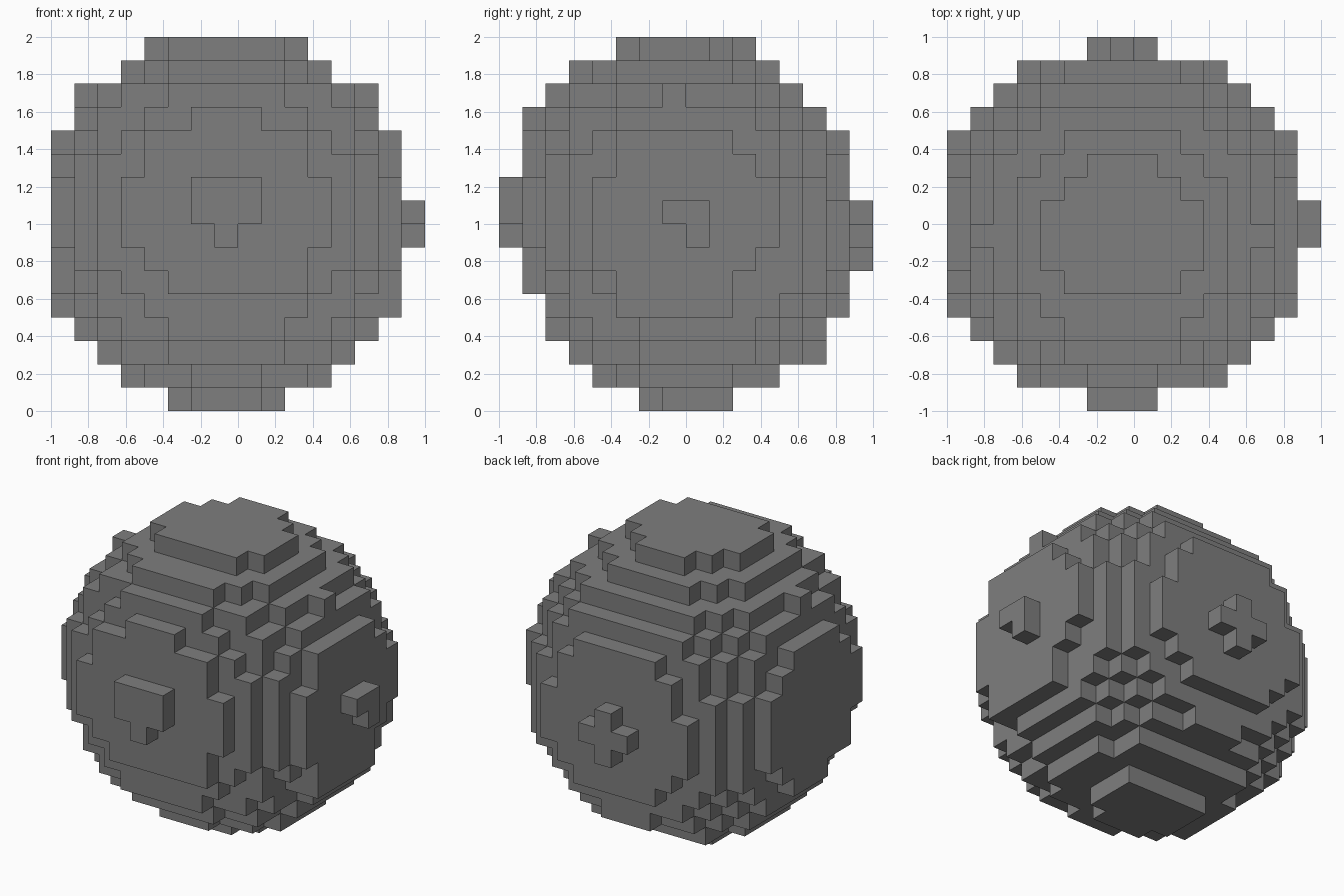
import bpy
import bmesh
from mathutils import Vector

cube = bpy.data.objects.get("Cube")
if cube:
    bpy.data.objects.remove(cube, do_unlink=True)

N = 16                  # blocks along each axis
STEP = 2.0 / N          # block size
CENTRE = (7.0, 7.53, 7.67)
RADII = (8.06, 7.62, 8.05)
SHEAR = 0.001           # slight lean of the ball in y-z

# Depth range (first, last block) of each horizontal layer, bottom to top
DEPTH = [(6, 9), (4, 11), (3, 13), (2, 13), (2, 14), (1, 14), (1, 15), (0, 15),
         (0, 15), (0, 14), (1, 14), (1, 14), (1, 13), (2, 12), (3, 11), (5, 10)]


def inside(i, j, k):
    """True for blocks whose centre lies in the leaning ellipsoid."""
    dx, dy, dz = (p - c for p, c in zip((i, j, k), CENTRE))
    q = (dx / RADII[0]) ** 2 + (dy / RADII[1]) ** 2 + (dz / RADII[2]) ** 2
    return q + 2 * SHEAR * dy * dz <= 1 and DEPTH[k][0] <= j <= DEPTH[k][1]


cells = {(i, j, k) for i in range(N) for j in range(N) for k in range(N)
         if inside(i, j, k)}


def set_cap(axis, layer, rows):
    """Replace one outer layer; rows maps a row to its first and last block."""
    global cells
    cells = {c for c in cells if c[axis] != layer}
    for row, (first, last) in rows.items():
        for n in range(first, last + 1):
            cell = {0: (layer, n, row), 1: (n, layer, row), 2: (n, row, layer)}
            cells.add(cell[axis])


# Front cap and its small raised plate
set_cap(1, 1, {5: (5, 10), 6: (4, 10), 7: (3, 11), 8: (3, 11), 9: (3, 11),
               10: (4, 10), 11: (4, 10), 12: (6, 8)})
set_cap(1, 0, {7: (7, 7), 8: (6, 8), 9: (6, 8)})
# Back plate, a small plus
set_cap(1, 15, {6: (7, 7), 7: (6, 8), 8: (7, 7)})
# Left cap and its small corner plate
set_cap(0, 14, {4: (5, 9), 5: (5, 9), 6: (4, 10), 7: (4, 11), 8: (4, 11),
                9: (4, 11), 10: (5, 10), 11: (5, 9)})
set_cap(0, 15, {7: (8, 8), 8: (7, 8)})
# Top cap
set_cap(2, 15, {5: (5, 9), 6: (4, 10), 7: (4, 10), 8: (4, 10), 9: (5, 9),
                10: (6, 8)})

# Build only the outward faces of the blocks, with shared corners
bm = bmesh.new()
corners = {}


def corner(p):
    if p not in corners:
        corners[p] = bm.verts.new(Vector(p) * STEP - Vector((1, 1, 0)))
    return corners[p]


for cell in sorted(cells):
    for axis in range(3):
        u, v = (axis + 1) % 3, (axis + 2) % 3
        for side in (0, 1):
            neighbour = list(cell)
            neighbour[axis] += 2 * side - 1
            if tuple(neighbour) in cells:
                continue
            loop = []
            for a, b in ((0, 0), (1, 0), (1, 1), (0, 1)):
                p = list(cell)
                p[axis] += side
                p[u] += a
                p[v] += b
                loop.append(corner(tuple(p)))
            bm.faces.new(loop if side else loop[::-1])

mesh = bpy.data.meshes.new("block_ball")
bm.to_mesh(mesh)
bm.free()

# One plain grey
grey = bpy.data.materials.new("stone_grey")
grey.use_nodes = True
colour = (0.21, 0.21, 0.21, 1.0)
grey.diffuse_color = colour
grey.node_tree.nodes["Principled BSDF"].inputs["Base Color"].default_value = colour
mesh.materials.append(grey)

ball = bpy.data.objects.new("block_ball", mesh)
bpy.context.scene.collection.objects.link(ball)
